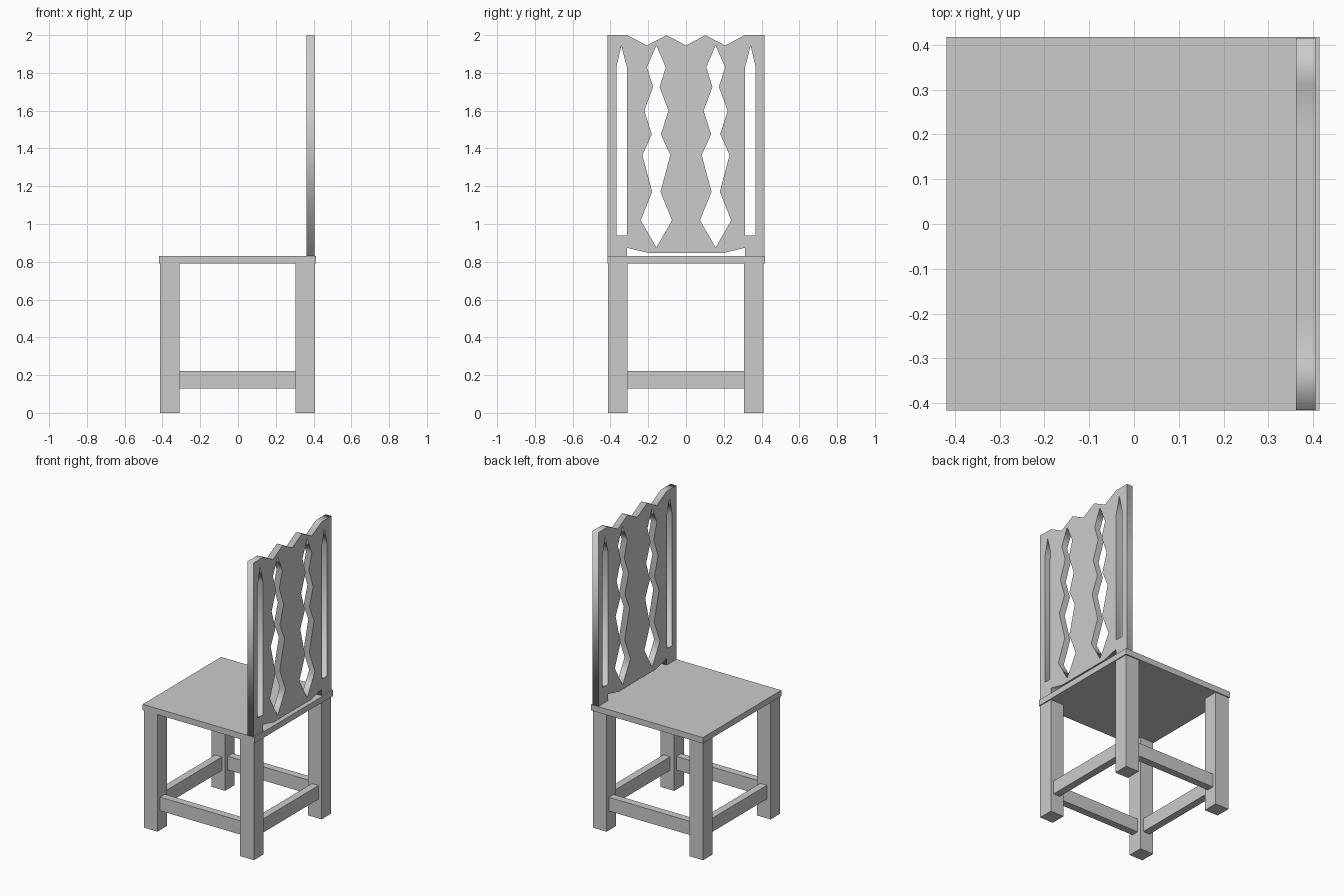
import bpy
from math import radians

if "Cube" in bpy.data.objects:
    bpy.data.objects.remove(bpy.data.objects["Cube"])


def box(name, lo, hi):
    bpy.ops.mesh.primitive_cube_add(size=1, location=[(a + b) / 2 for a, b in zip(lo, hi)])
    ob = bpy.context.object
    ob.name = name
    ob.scale = [b - a for a, b in zip(lo, hi)]
    bpy.ops.object.transform_apply(location=False, rotation=False, scale=True)
    return ob


def mirror(points):
    return [(-y, z) for y, z in reversed(points)]


# seat
box("seat", (-0.418, -0.416, 0.79), (0.414, 0.417, 0.83))

# legs
for xn, x in (("left", -0.362), ("right", 0.356)):
    for yn, y in (("front", -0.361), ("rear", 0.358)):
        box(f"{yn}_{xn}_leg", (x - 0.051, y - 0.051, 0), (x + 0.051, y + 0.051, 0.79))

# stretchers between the legs
for name, s in (("low", -0.36), ("high", 0.36)):
    box(f"stretcher_x_{name}", (-0.315, s - 0.025, 0.13), (0.31, s + 0.025, 0.222))
    box(f"stretcher_y_{name}", (s - 0.025, -0.315, 0.13), (s + 0.025, 0.31, 0.222))

# backrest outline: zigzag top, shallow gap above the seat
half = [(0.2, 0.847), (0.312, 0.874), (0.312, 0.83), (0.415, 0.83), (0.415, 2.0),
        (0.312, 2.0), (0.207, 1.945), (0.103, 2.0)]
outline = half + [(0, 1.945)] + mirror(half)

# pierced slots: pointed side slot and stacked diamonds
slot = [(0.313, 0.94), (0.369, 0.94), (0.369, 1.83), (0.342, 1.945), (0.313, 1.83)]
widths = [(0.083, 1.02), (0.022, 1.17), (0.074, 1.365), (0.024, 1.475),
          (0.064, 1.60), (0.017, 1.725), (0.05, 1.83)]
c = 0.157
diamonds = ([(c, 0.875)] + [(c + w, z) for w, z in widths] + [(c, 1.945)]
            + [(c - w, z) for w, z in reversed(widths)])

curve = bpy.data.curves.new("backrest", 'CURVE')
curve.dimensions = '2D'
curve.fill_mode = 'BOTH'
curve.extrude = 0.0215
for pts in (outline, slot, mirror(slot), diamonds, mirror(diamonds)):
    sp = curve.splines.new('POLY')
    sp.points.add(len(pts) - 1)
    for p, (y, z) in zip(sp.points, pts):
        p.co = (y, z, 0, 1)
    sp.use_cyclic_u = True
back = bpy.data.objects.new("backrest", curve)
bpy.context.collection.objects.link(back)
back.rotation_euler = (radians(90), 0, radians(90))
back.location.x = 0.3835
bpy.ops.object.select_all(action='DESELECT')
back.select_set(True)
bpy.context.view_layer.objects.active = back
bpy.ops.object.convert(target='MESH')
